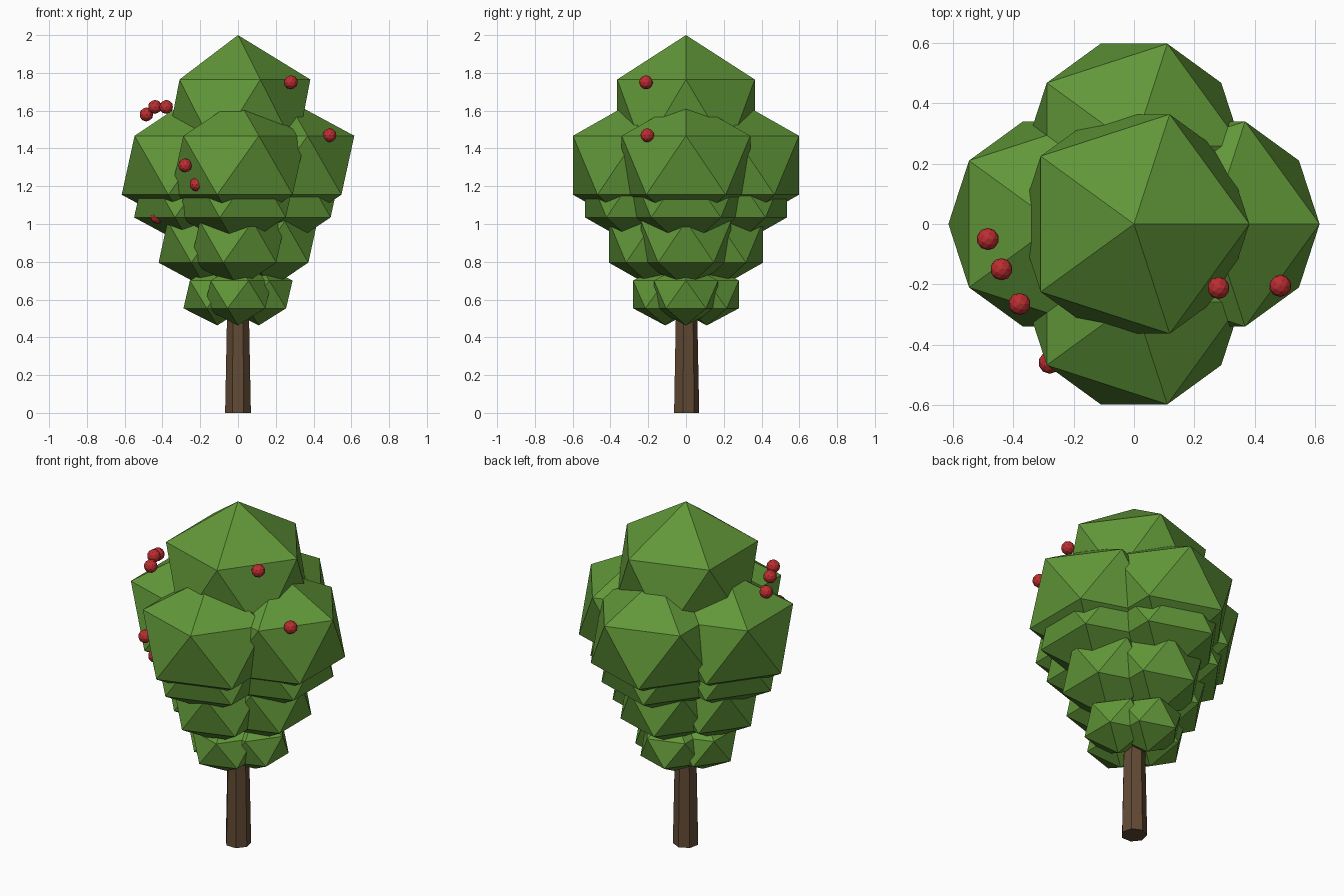
import bpy, bmesh, math
from mathutils import Matrix, Vector

if "Cube" in bpy.data.objects:
    bpy.data.objects.remove(bpy.data.objects["Cube"])


def material(name, rgb):
    m = bpy.data.materials.new(name)
    m.diffuse_color = (*rgb, 1)
    m.use_nodes = True
    m.node_tree.nodes["Principled BSDF"].inputs["Base Color"].default_value = m.diffuse_color
    return m


GREEN = material("leaf green", (0.12, 0.31, 0.04))
BROWN = material("bark brown", (0.12, 0.068, 0.034))
RED = material("fruit red", (0.50, 0.027, 0.03))


def add_object(name, bm, mat):
    mesh = bpy.data.meshes.new(name)
    bm.to_mesh(mesh)
    bm.free()
    mesh.materials.append(mat)
    obj = bpy.data.objects.new(name, mesh)
    bpy.context.collection.objects.link(obj)
    return obj


def ball(name, loc, r, rz, mat, detail=1):
    bm = bmesh.new()
    place = Matrix.Translation(Vector(loc)) @ Matrix.Diagonal((r, r, rz, 1))
    bmesh.ops.create_icosphere(bm, subdivisions=detail, radius=1, matrix=place)
    return add_object(name, bm, mat)


# Trunk: tapered seven-sided post, one corner towards the back
bm = bmesh.new()
rings = []
for z, r in ((0, 0.07), (0.8, 0.054)):
    rings.append([bm.verts.new((-r * math.sin(math.tau * i / 7),
                                r * math.cos(math.tau * i / 7), z)) for i in range(7)])
for i in range(7):
    j = (i + 1) % 7
    bm.faces.new((rings[0][i], rings[0][j], rings[1][j], rings[1][i]))
bm.faces.new(rings[0][::-1])
bm.faces.new(rings[1])
add_object("trunk", bm, BROWN)

# Foliage tiers: four clumps each (offset, height, radius, vertical radius)
tiers = ((0.11, 0.627, 0.20, 0.164),
         (0.17, 0.905, 0.28, 0.245),
         (0.237, 1.171, 0.35, 0.305),
         (0.258, 1.311, 0.40, 0.349))
for t, (d, z, r, rz) in enumerate(tiers, 1):
    for side, dx, dy in (("right", 1, 0), ("left", -1, 0), ("front", 0, -1), ("back", 0, 1)):
        ball(f"foliage_tier_{t}_{side}", (d * dx, d * dy, z), r, rz, GREEN)

# Crown clump
ball("foliage_crown", (0, 0, 1.575), 0.428, 0.425, GREEN)

# Fruit, some partly sunk in the leaves
fruits = ((-0.485, -0.05, 1.58), (-0.44, -0.15, 1.62), (-0.38, -0.265, 1.62),
          (0.28, -0.212, 1.75), (0.485, -0.205, 1.47), (-0.28, -0.46, 1.31),
          (-0.22, -0.455, 1.21), (-0.426, -0.12, 1.038), (-0.105, 0.555, 1.185))
for n, loc in enumerate(fruits, 1):
    ball(f"fruit_{n}", loc, 0.037, 0.037, RED, detail=2)
